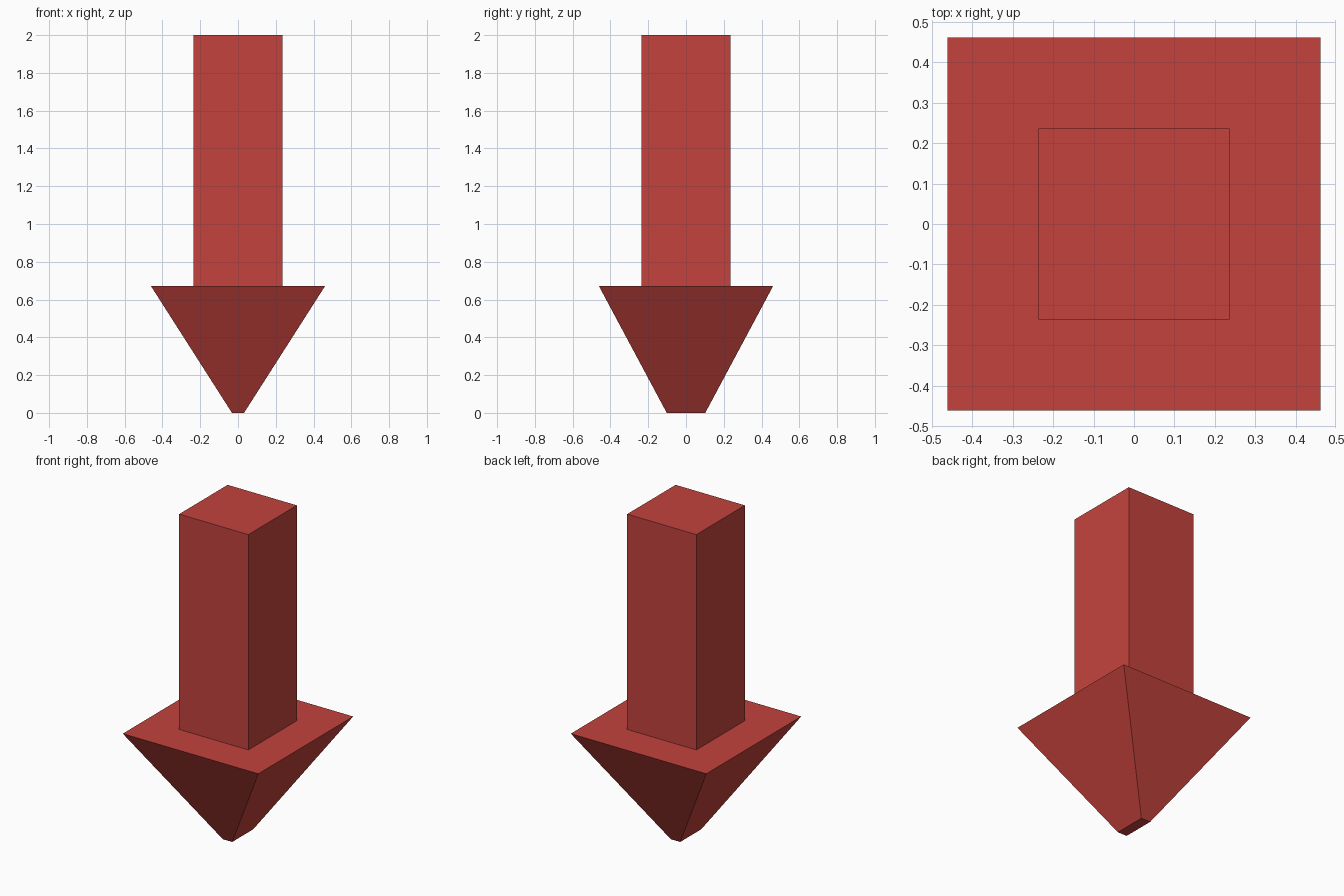
import bpy, bmesh

if "Cube" in bpy.data.objects:
    bpy.data.objects.remove(bpy.data.objects["Cube"])

red = bpy.data.materials.new("red")
red.diffuse_color = (0.55, 0.055, 0.046, 1)
red.use_nodes = True
red.node_tree.nodes["Principled BSDF"].inputs["Base Color"].default_value = red.diffuse_color


def frustum(name, z0, half0, z1, half1):
    """Four-sided block between two centred rectangles."""
    bm = bmesh.new()
    bmesh.ops.create_cube(bm, size=2)
    for v in bm.verts:
        z, (hx, hy) = (z1, half1) if v.co.z > 0 else (z0, half0)
        v.co = (v.co.x * hx, v.co.y * hy, z)
    mesh = bpy.data.meshes.new(name)
    bm.to_mesh(mesh)
    bm.free()
    mesh.materials.append(red)
    obj = bpy.data.objects.new(name, mesh)
    bpy.context.collection.objects.link(obj)
    return obj


# Arrow head tapering to a small blunt rectangle, wider along y
frustum("arrow_head", 0, (0.032, 0.102), 0.673, (0.462, 0.462))

# Square shaft standing on the head
frustum("arrow_shaft", 0.673, (0.236, 0.236), 2, (0.236, 0.236))
